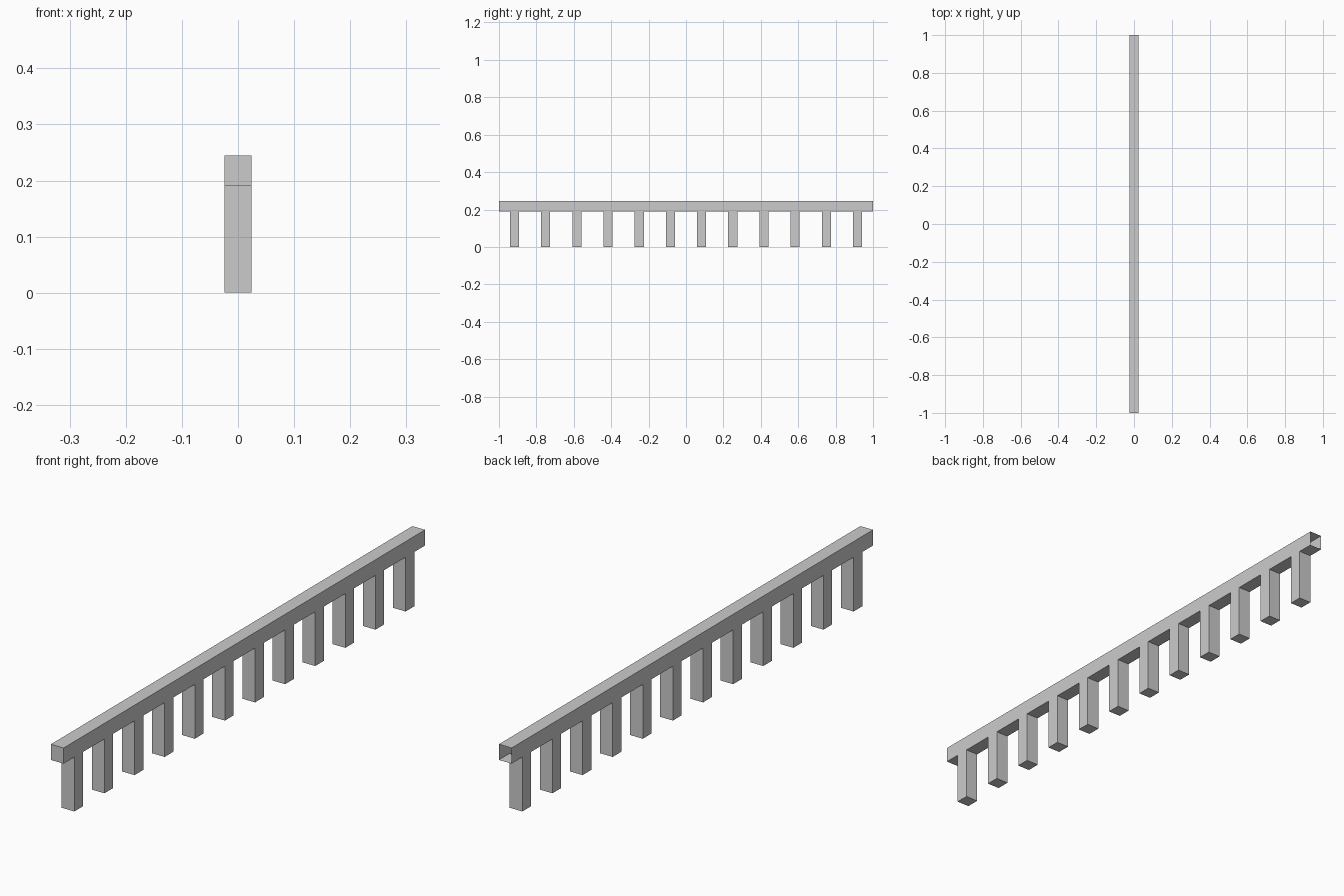
import bpy, bmesh
from mathutils import Vector

if "Cube" in bpy.data.objects:
    bpy.data.objects.remove(bpy.data.objects["Cube"])

POSTS = 12
PITCH = 2.0 / POSTS
HALF_POST = 0.0242
HALF_X = 0.0245
RAIL_Z, TOP_Z = 0.19, 0.245

# Comb-shaped side profile (y, z): rail with evenly spaced posts, all flush
profile = [(1, TOP_Z), (-1, TOP_Z), (-1, RAIL_Z)]
for i in range(POSTS):
    c = -1 + PITCH * (i + 0.5)
    a, b = c - HALF_POST, c + HALF_POST
    profile += [(a, RAIL_Z), (a, 0), (b, 0), (b, RAIL_Z)]
profile.append((1, RAIL_Z))

# Extrude the profile across the thickness
bm = bmesh.new()
side = bm.faces.new([bm.verts.new((-HALF_X, y, z)) for y, z in profile])
ext = bmesh.ops.extrude_face_region(bm, geom=[side], use_keep_orig=True)
moved = [v for v in ext["geom"] if isinstance(v, bmesh.types.BMVert)]
bmesh.ops.translate(bm, verts=moved, vec=Vector((2 * HALF_X, 0, 0)))
bmesh.ops.recalc_face_normals(bm, faces=bm.faces[:])

# The rail is open at its back end
back = [f for f in bm.faces if all(v.co.y > 0.999 for v in f.verts)]
bmesh.ops.delete(bm, geom=back, context='FACES_ONLY')

mesh = bpy.data.meshes.new("railing")
bm.to_mesh(mesh)
bm.free()
railing = bpy.data.objects.new("railing", mesh)
bpy.context.collection.objects.link(railing)
